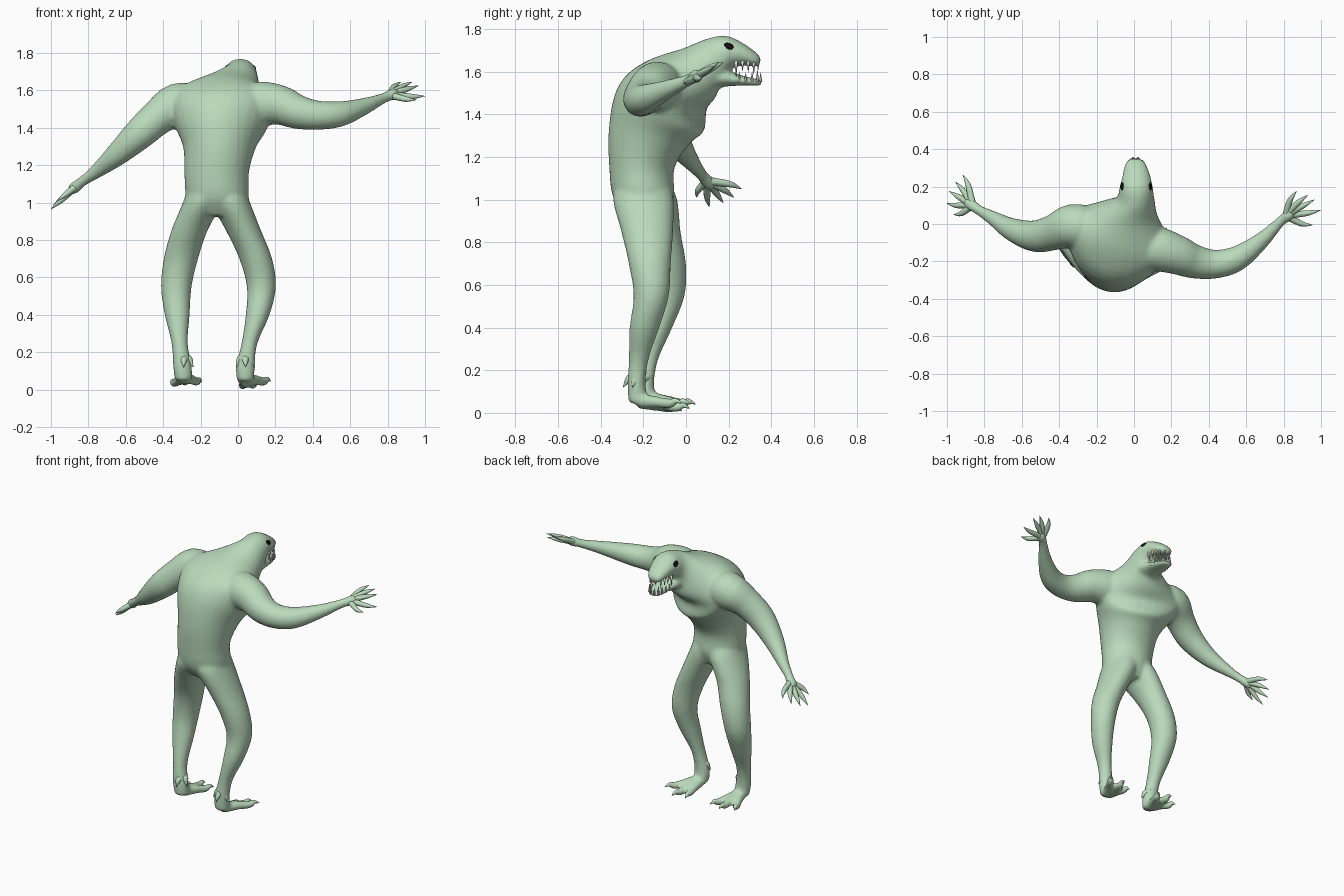
import bpy, bmesh, math
from mathutils import Vector, Matrix

if "Cube" in bpy.data.objects:
    bpy.data.objects.remove(bpy.data.objects["Cube"])


def material(name, rgb):
    m = bpy.data.materials.new(name)
    m.diffuse_color = (*rgb, 1)
    m.use_nodes = True
    m.node_tree.nodes["Principled BSDF"].inputs["Base Color"].default_value = m.diffuse_color
    return m


SKIN = material("pale green skin", (0.49, 0.70, 0.50))
TOOTH = material("ivory tooth", (0.72, 0.72, 0.68))
BLACK = material("black eye", (0.004, 0.004, 0.004))


def finish(name, bm, mat):
    bmesh.ops.recalc_face_normals(bm, faces=bm.faces)
    me = bpy.data.meshes.new(name)
    bm.to_mesh(me)
    bm.free()
    for p in me.polygons:
        p.use_smooth = True
    me.materials.append(mat)
    ob = bpy.data.objects.new(name, me)
    bpy.context.collection.objects.link(ob)
    return ob


def spline(rows, steps):
    """Catmull-Rom through rows of numbers."""
    out = []
    for i in range(len(rows) - 1):
        p0, p1, p2 = rows[max(i - 1, 0)], rows[i], rows[i + 1]
        p3 = rows[min(i + 2, len(rows) - 1)]
        for s in range(steps):
            t = s / steps
            out.append([0.5 * (2 * b + (c - a) * t + (2 * a - 5 * b + 4 * c - d) * t * t
                               + (3 * b - a - 3 * c + d) * t ** 3)
                        for a, b, c, d in zip(p0, p1, p2, p3)])
    return out + [list(rows[-1])]


def skin_rings(bm, rings, n):
    loops = []
    for c, a, b in rings:
        loops.append([bm.verts.new(c + a * math.cos(k * math.tau / n) + b * math.sin(k * math.tau / n))
                      for k in range(n)])
    for l0, l1 in zip(loops, loops[1:]):
        for k in range(n):
            bm.faces.new((l0[k], l0[(k + 1) % n], l1[(k + 1) % n], l1[k]))
    bm.faces.new(loops[0])
    bm.faces.new(loops[-1])


def loft(bm, rows, n=28, steps=4):
    """Rows: x, y, z, half width, half depth, forward pitch, yaw (degrees)."""
    rings = []
    for x, y, z, rx, ry, p, w in spline(rows, steps):
        p, w = math.radians(p), math.radians(w)
        a = Vector((math.cos(w), math.sin(w), 0))
        b = Vector((-math.sin(w) * math.cos(p), math.cos(w) * math.cos(p), -math.sin(p)))
        rings.append((Vector((x, y, z)), a * rx, b * ry))
    skin_rings(bm, rings, n)


def tube(bm, rows, n=20, steps=4):
    """Rows: x, y, z, radius."""
    pts = spline(rows, steps)
    rings = []
    for i, q in enumerate(pts):
        t = Vector(pts[min(i + 1, len(pts) - 1)][:3]) - Vector(pts[max(i - 1, 0)][:3])
        a = t.cross(Vector((0, 0, 1))).normalized()
        b = a.cross(t).normalized()
        r = max(q[3], 0.001)
        rings.append((Vector(q[:3]), a * r, b * r))
    skin_rings(bm, rings, n)


body = bmesh.new()

# torso, hunched neck and upper head
loft(body, [
    (-.11, -.19, .93, .10, .10, 0, 0),
    (-.11, -.20, 1.02, .165, .145, 0, 0),
    (-.115, -.207, 1.15, .172, .153, 0, -5),
    (-.10, -.17, 1.30, .195, .195, 10, -10),
    (-.10, -.115, 1.43, .26, .225, 30, -18),
    (-.085, -.05, 1.53, .29, .175, 45, -18),
    (-.04, .06, 1.59, .17, .14, 60, -10),
    (.005, .13, 1.645, .105, .115, 72, 0),
    (.012, .20, 1.69, .088, .08, 82, 0),
    (.012, .27, 1.68, .072, .052, 92, 0),
    (.008, .325, 1.657, .055, .034, 96, 0),
    (.006, .350, 1.648, .03, .018, 96, 0)])

# lower jaw
loft(body, [
    (.005, .11, 1.575, .085, .06, 85, 0),
    (.01, .20, 1.568, .078, .036, 92, 0),
    (.01, .28, 1.556, .060, .022, 92, 0),
    (.006, .335, 1.550, .045, .016, 92, 0),
    (.006, .357, 1.550, .028, .010, 92, 0)])

# arms
tube(body, [(-.24, -.03, 1.51, .12), (-.33, -.01, 1.52, .118), (-.43, -.045, 1.455, .096),
            (-.53, -.065, 1.365, .085), (-.65, -.03, 1.255, .062), (-.76, .035, 1.165, .038),
            (-.83, .075, 1.115, .028), (-.88, .11, 1.075, .032), (-.90, .125, 1.06, .018)])
tube(body, [(.04, -.12, 1.52, .11), (.13, -.135, 1.53, .118), (.23, -.165, 1.52, .106),
            (.32, -.20, 1.485, .092), (.43, -.215, 1.467, .078), (.55, -.185, 1.475, .068),
            (.68, -.09, 1.517, .045), (.78, .01, 1.56, .028), (.83, .05, 1.58, .032),
            (.855, .065, 1.588, .018)])

# legs
loft(body, [
    (-.17, -.20, 1.08, .10, .12, 0, 0), (-.19, -.185, 1.0, .105, .145, 0, 0),
    (-.26, -.14, .85, .097, .115, 0, 0), (-.305, -.095, .70, .092, .095, 0, 0),
    (-.33, -.09, .55, .082, .084, 0, 0), (-.325, -.13, .40, .067, .066, 0, 0),
    (-.312, -.178, .25, .044, .048, 0, 0), (-.298, -.195, .13, .05, .045, 0, 0),
    (-.29, -.185, .05, .048, .05, 0, 0)])
loft(body, [
    (-.06, -.20, 1.08, .10, .12, 0, 0), (-.04, -.20, 1.0, .105, .143, 0, 0),
    (.03, -.182, .85, .094, .122, 0, 0), (.095, -.17, .70, .088, .099, 0, 0),
    (.125, -.163, .55, .078, .083, 0, 0), (.105, -.195, .40, .064, .070, 0, 0),
    (.062, -.222, .25, .043, .047, 0, 0), (.04, -.232, .13, .05, .043, 0, 0),
    (.04, -.222, .045, .048, .048, 0, 0)])

# feet: three toes each, from ankle to claw
claws = bmesh.new()
for ankle, tips in (((-.29, -.18, .065), [(-.36, -.01, .03), (-.28, .045, .04), (-.195, .02, .04)]),
                    ((.04, -.22, .055), [(.02, -.02, .008), (.095, .02, .02), (.175, -.02, .045)])):
    A = Vector(ankle)
    for tip in tips:
        T = Vector(tip)
        m1, m2 = A.lerp(T, .4), A.lerp(T, .72)
        m2.z = max(m2.z - .003, .024)
        tube(body, [(*A, .036), (*m1, .028), (*m2, .021), (*A.lerp(T, .8), .012)], 14)
        tube(claws, [(*m1, .024), (*m2, .021), (*(A.lerp(T, .86) + Vector((0, 0, .010))), .013),
                     (*T, .001)], 12)
    # heel spur and side spurs
    for dx, dy in ((0, -.075), (-.05, -.03), (.05, -.03)):
        tube(claws, [(A.x, A.y, .17, .03), (A.x + dx * .6, A.y + dy * .6, .16, .02),
                     (A.x + dx, A.y + dy, .12, .001)], 10)

# blend all body volumes into one smooth skin
creature = finish("creature_body", body, SKIN)
rm = creature.modifiers.new("blend", 'REMESH')
rm.mode = 'VOXEL'
rm.voxel_size = 0.011
rm.use_smooth_shade = True
sm = creature.modifiers.new("soften", 'SMOOTH')
sm.factor = 0.5
sm.iterations = 9
finish("toe_claws", claws, SKIN)

# clawed fingers
fingers = bmesh.new()
for wrist, knuckle, tips in (
        ((-.84, .08, 1.105), (-.885, .115, 1.07),
         [(-.915, .262, 1.05), (-.955, .225, 1.01), (-.988, .175, .985), (-1.0, .11, .965),
          (-.965, .05, 1.01)]),
        ((.79, .02, 1.565), (.84, .058, 1.583),
         [(.87, .175, 1.645), (.93, .155, 1.645), (.965, .13, 1.625), (1.0, .075, 1.57),
          (.955, -.005, 1.55)])):
    W, K = Vector(wrist), Vector(knuckle)
    mean = sum((Vector(t) for t in tips), Vector()) / 5
    for tip in tips:
        T = Vector(tip)
        start = W.lerp(K, .5)
        k = K + (T - mean) * .28
        m = k.lerp(T, .5) + (T - mean) * .10
        tube(fingers, [(*start, .022), (*k, .018), (*m, .014), (*T, .001)], 12)
finish("fingers", fingers, SKIN)

# teeth: y, half spread, length
teeth = bmesh.new()
def tooth(x, y, z, length, r):
    """Positive length points up, negative points down."""
    rot = Matrix.Rotation(math.pi, 4, 'X') if length < 0 else Matrix()
    bmesh.ops.create_cone(teeth, cap_ends=True, segments=8, radius1=r, radius2=.0005, depth=abs(length),
                          matrix=Matrix.Translation((x, y, z + length / 2)) @ rot)
for s in (-1, 1):
    for y, w, l in ((.235, .062, .075), (.265, .056, .05), (.292, .05, .055), (.318, .04, .065),
                    (.338, .015, .045)):
        tooth(.008 + s * w, y, 1.652, -l, .009)
    for y, w, l in ((.25, .058, .05), (.28, .052, .045), (.31, .044, .05), (.335, .034, .06),
                    (.35, .013, .045)):
        tooth(.008 + s * w, y, 1.552, l, .008)
finish("teeth", teeth, TOOTH)

# eyes
for s, side in ((-1, "left"), (1, "right")):
    bm = bmesh.new()
    bmesh.ops.create_uvsphere(bm, u_segments=20, v_segments=12, radius=1)
    bmesh.ops.transform(bm, verts=bm.verts, matrix=Matrix.Translation((.012 + s * .074, .198, 1.72))
                        @ Matrix.Rotation(math.radians(-s * 28), 4, 'Y')
                        @ Matrix.Rotation(math.radians(-20), 4, 'X')
                        @ Matrix.Diagonal((.009, .026, .017, 1)))
    finish(side + "_eye", bm, BLACK)
